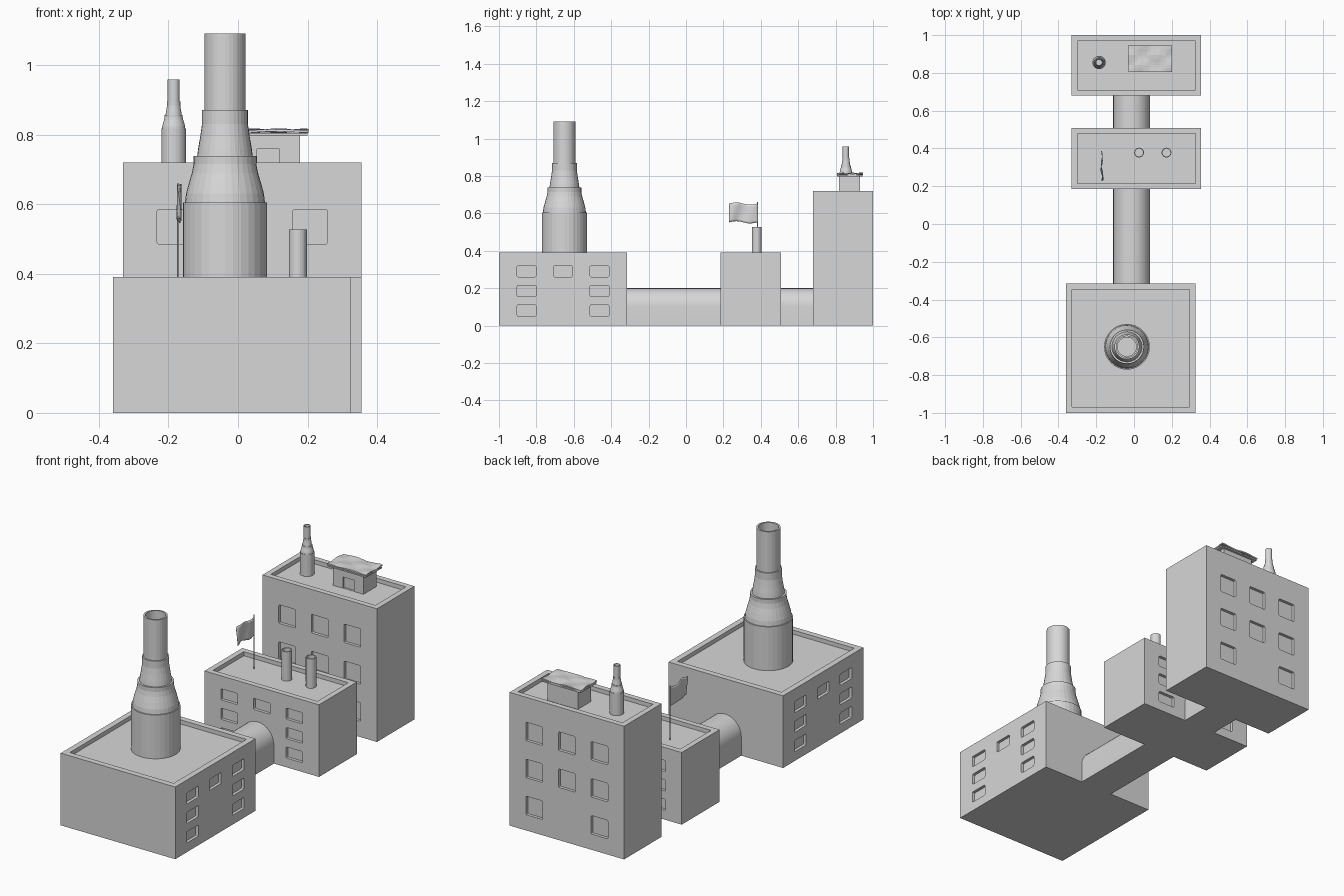
import bpy, bmesh, math, random
from mathutils import Matrix, Vector

if "Cube" in bpy.data.objects:
    bpy.data.objects.remove(bpy.data.objects["Cube"])

random.seed(4)
grey = bpy.data.materials.new("concrete_grey")
grey.diffuse_color = (0.68, 0.68, 0.68, 1)
grey.use_nodes = True
grey.node_tree.nodes["Principled BSDF"].inputs["Base Color"].default_value = grey.diffuse_color


def finish(name, bm, mat=grey):
    bmesh.ops.recalc_face_normals(bm, faces=bm.faces)
    me = bpy.data.meshes.new(name)
    bm.to_mesh(me)
    bm.free()
    me.materials.append(mat)
    ob = bpy.data.objects.new(name, me)
    bpy.context.collection.objects.link(ob)
    return ob


def add_box(bm, lo, hi):
    lo, hi = Vector(lo), Vector(hi)
    m = Matrix.Translation((lo + hi) / 2) @ Matrix.Diagonal((*(hi - lo), 1))
    return bmesh.ops.create_cube(bm, size=1, matrix=m)["verts"]


def add_window(bm, axis, wall, across, z, w, h, depth=0.016):
    """Cutter for one recessed window with slightly rounded corners."""
    lo, hi = [0, 0, z - h / 2], [0, 0, z + h / 2]
    lo[axis], hi[axis] = wall - depth, wall + depth
    lo[1 - axis], hi[1 - axis] = across - w / 2, across + w / 2
    verts = add_box(bm, lo, hi)
    edges = {e for v in verts for e in v.link_edges
             if abs(e.verts[0].co[axis] - e.verts[1].co[axis]) > 0.001}
    bmesh.ops.bevel(bm, geom=list(edges), offset=0.006, segments=2,
                    affect='EDGES', profile=0.5)


def carve(ob, cutter_bm):
    cutter = finish(ob.name + "_cutter", cutter_bm)
    cutter.hide_render = True
    mod = ob.modifiers.new("carve", 'BOOLEAN')
    mod.operation, mod.solver, mod.object = 'DIFFERENCE', 'EXACT', cutter
    bpy.context.view_layer.objects.active = ob
    bpy.ops.object.modifier_apply(modifier=mod.name)
    bpy.data.objects.remove(cutter)


def building(name, lo, hi, axis, rows, w, h, gap, skips):
    """Block with a sunken roof and windows on the two opposite walls of an axis."""
    bm = bmesh.new()
    add_box(bm, (*lo, 0), hi)
    ob = finish(name, bm)
    cut = bmesh.new()
    rim = 0.032 if name == "chimney_hall" else 0.03
    add_box(cut, (lo[0] + rim, lo[1] + rim, hi[2] - 0.022),
            (hi[0] - rim, hi[1] - rim, hi[2] + 0.1))
    mid = (lo[1 - axis] + hi[1 - axis]) / 2
    for wall in (lo[axis], hi[axis]):
        for r, z in enumerate(rows):
            for c in (-1, 0, 1):
                if c == 0 and r in skips:
                    continue
                add_window(cut, axis, wall, mid + c * gap, z, w, h)
    carve(ob, cut)
    return ob


def lathe(name, profile, loc, scale=1.0, sides=32):
    """Revolve (radius, height) points round a vertical axis."""
    bm = bmesh.new()
    rings = []
    for r, z in profile:
        rings.append([bm.verts.new((loc[0] + scale * r * math.cos(2 * math.pi * i / sides),
                                    loc[1] + scale * r * math.sin(2 * math.pi * i / sides),
                                    loc[2] + scale * z)) for i in range(sides)])
    for a, b in zip(rings, rings[1:]):
        for i in range(sides):
            j = (i + 1) % sides
            bm.faces.new((a[i], a[j], b[j], b[i]))
    bm.faces.new(rings[0])
    bm.faces.new(rings[-1])
    return finish(name, bm)


# Three buildings
low_rows = (0.29, 0.185, 0.08)
building("chimney_hall", (-0.36, -1), (0.325, -0.315, 0.39), 0, low_rows, 0.1, 0.06, 0.195, (1, 2))
building("middle_block", (-0.33, 0.185), (0.355, 0.508, 0.39), 1, low_rows, 0.1, 0.06, 0.195, (1, 2))
building("tall_block", (-0.33, 0.68), (0.355, 1.0, 0.72), 1, (0.535, 0.335, 0.135), 0.1, 0.1, 0.195, (2,))

# Arched passages linking the buildings
for name, y0, y1 in (("front_passage", -0.32, 0.19), ("rear_passage", 0.503, 0.685)):
    bm = bmesh.new()
    cx, r = -0.0125, 0.0975
    outline = [(cx + r, 0)] + [(cx + r * math.cos(math.pi * i / 20), 0.102 + r * math.sin(math.pi * i / 20))
                               for i in range(21)] + [(cx - r, 0)]
    face = bm.faces.new([bm.verts.new((x, y0, z)) for x, z in outline])
    ext = bmesh.ops.extrude_face_region(bm, geom=[face])["geom"]
    bmesh.ops.translate(bm, vec=(0, y1 - y0, 0), verts=[v for v in ext if isinstance(v, bmesh.types.BMVert)])
    ob = finish(name, bm)
    bpy.ops.object.select_all(action='DESELECT')
    ob.select_set(True)
    bpy.context.view_layer.objects.active = ob
    bpy.ops.object.shade_smooth_by_angle(angle=math.radians(30))

# Stepped chimneys, heights measured from the top of the base drum
stack = [(0.115, 0), (0.112, 0.025), (0.104, 0.055), (0.095, 0.085), (0.09, 0.11), (0.09, 0.133),
         (0.08, 0.133), (0.077, 0.155), (0.071, 0.19), (0.066, 0.225), (0.066, 0.265),
         (0.059, 0.265), (0.059, 0.485), (0.05, 0.485), (0.05, 0.3)]
lathe("large_chimney", [(0.121, -0.24), (0.121, 0)] + stack, (-0.0375, -0.65, 0.605))
lathe("small_chimney", [(0.121, -0.41), (0.121, 0)] + stack, (-0.185, 0.855, 0.818), 0.29)

# Twin vent pipes
for side, x in (("left", 0.027), ("right", 0.172)):
    lathe(side + "_vent_pipe", [(0.026, 0.36), (0.026, 0.527), (0.021, 0.527), (0.021, 0.47)], (x, 0.378, 0), 1, 24)

# Rooftop hut with a recessed door
bm = bmesh.new()
add_box(bm, (-0.005, 0.818, 0.69), (0.178, 0.93, 0.803))
hut = finish("rooftop_hut", bm)
cut = bmesh.new()
add_box(cut, (0.055, 0.80, 0.699), (0.12, 0.828, 0.759))
carve(hut, cut)

# Hut roof: flat slab with an uneven top layer
bm = bmesh.new()
add_box(bm, (-0.03, 0.808, 0.797), (0.2, 0.943, 0.804))
finish("hut_roof_slab", bm)
bm = bmesh.new()
bmesh.ops.create_grid(bm, x_segments=14, y_segments=8, size=0.5,
                      matrix=Matrix.Translation((0.085, 0.876, 0.811)) @ Matrix.Diagonal((0.234, 0.139, 1, 1)))
for v in bm.verts:
    v.co.z += 0.003 * math.sin(40 * v.co.x) * math.cos(60 * v.co.y) + random.uniform(-0.001, 0.001)
cover = finish("hut_roof_cover", bm)
sol = cover.modifiers.new("thickness", 'SOLIDIFY')
sol.thickness, sol.offset = 0.007, 0

# Flagpole and waving flag
lathe("flagpole", [(0.003, 0.36), (0.003, 0.66)], (-0.172, 0.383, 0), 1, 12)
bm = bmesh.new()
bmesh.ops.create_grid(bm, x_segments=16, y_segments=8, size=0.5)
for v in bm.verts:
    u, t = v.co.x + 0.5, v.co.y
    v.co = (-0.17 + 0.007 * u ** 0.5 * math.sin(9 * u + 2 * t), 0.383 - 0.153 * u,
            0.602 + 0.1 * t + 0.006 * math.sin(6.5 * u + 3))
flag = finish("flag", bm)
sol = flag.modifiers.new("thickness", 'SOLIDIFY')
sol.thickness, sol.offset = 0.002, 0
for p in flag.data.polygons:
    p.use_smooth = True
